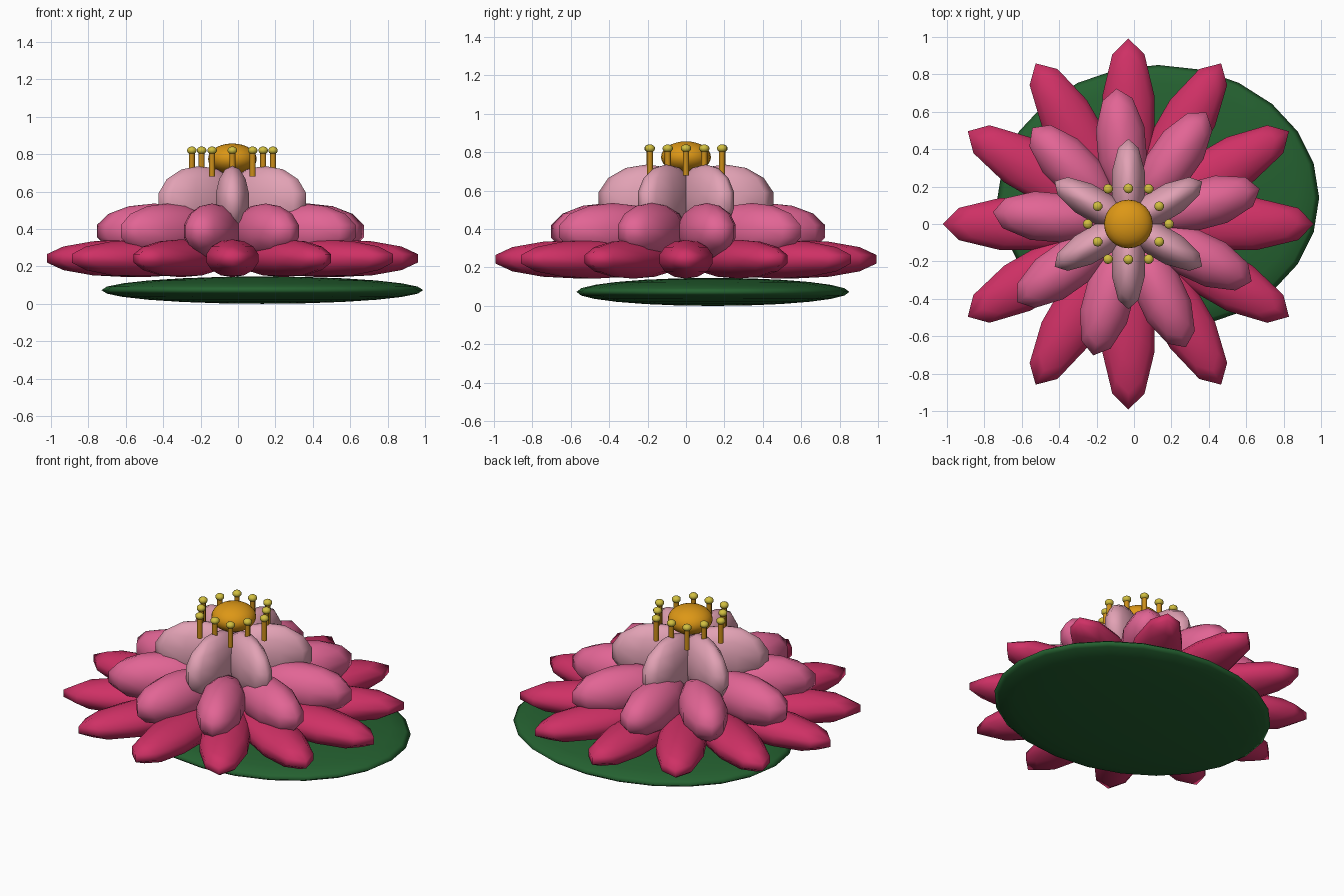
import bpy
import math

if "Cube" in bpy.data.objects:
    bpy.data.objects.remove(bpy.data.objects["Cube"])

CX = -0.03  # flower axis; the pad sits off to one side


def material(name, rgb):
    m = bpy.data.materials.new(name)
    m.diffuse_color = (*rgb, 1)
    m.use_nodes = True
    m.node_tree.nodes["Principled BSDF"].inputs["Base Color"].default_value = m.diffuse_color
    return m


OUTER = material("deep pink", (0.62, 0.03, 0.13))
MIDDLE = material("pink", (0.76, 0.13, 0.30))
INNER = material("pale pink", (0.76, 0.36, 0.46))
LEAF = material("leaf green", (0.018, 0.12, 0.03))
GOLD = material("gold", (0.72, 0.31, 0.008))
AMBER = material("amber", (0.60, 0.27, 0.01))
YELLOW = material("pollen yellow", (0.64, 0.52, 0.05))


def finish(name, mat):
    ob = bpy.context.object
    ob.name = name
    ob.data.materials.append(mat)
    bpy.ops.object.shade_smooth()
    return ob


def ellipsoid(name, loc, radii, mat, segments, rings, twist=0.0, turn=0.0):
    bpy.ops.mesh.primitive_uv_sphere_add(segments=segments, ring_count=rings, radius=1)
    ob = finish(name, mat)
    for v in ob.data.vertices:  # turn the mesh so a facet can face the tip
        x, y, z = v.co
        c, s = math.cos(twist), math.sin(twist)
        v.co = ((x * c - y * s) * radii[0], (x * s + y * c) * radii[1], z * radii[2])
    ob.location = loc
    ob.rotation_euler.z = turn
    return ob


# Lily pad
ellipsoid("lily_pad", (0.13, 0.14, 0.073), (0.86, 0.71, 0.073), LEAF, 24, 12)

# Petal layers: count, first angle, centre radius, height, ellipsoid radii
layers = [
    ("outer_petal", 12, 0, 0.55, 0.243, (0.453, 0.15, 0.101), OUTER),
    ("middle_petal", 9, 15, 0.42, 0.388, (0.315, 0.14, 0.148), MIDDLE),
    ("inner_petal", 6, 30, 0.20, 0.55, (0.262, 0.095, 0.187), INNER),
]
for name, count, first, r, z, radii, mat in layers:
    for i in range(count):
        a = math.radians(first + 360 * i / count)
        # 10 segments: half a step puts a blunt edge at the tip
        k = math.radians(18)
        p = (CX + r * math.cos(a), r * math.sin(a), z)
        ellipsoid(f"{name}_{i + 1}", p, radii, mat, 10, 7, k, a)

# Seed head
ellipsoid("seed_head", (CX, 0, 0.775), (0.13, 0.13, 0.082), GOLD, 24, 14)

# Ring of stamens at alternating radii
for i in range(12):
    a = math.radians(30 * i)
    r = 0.19 if i % 2 else 0.217
    x, y = CX + r * math.cos(a), r * math.sin(a)
    bpy.ops.mesh.primitive_cylinder_add(vertices=8, radius=0.016, depth=0.13,
                                        location=(x, y, 0.745))
    finish(f"filament_{i + 1}", AMBER)
    bpy.ops.object.shade_smooth_by_angle(angle=math.radians(50))
    ellipsoid(f"anther_{i + 1}", (x, y, 0.82), (0.027, 0.027, 0.021), YELLOW, 10, 7)
